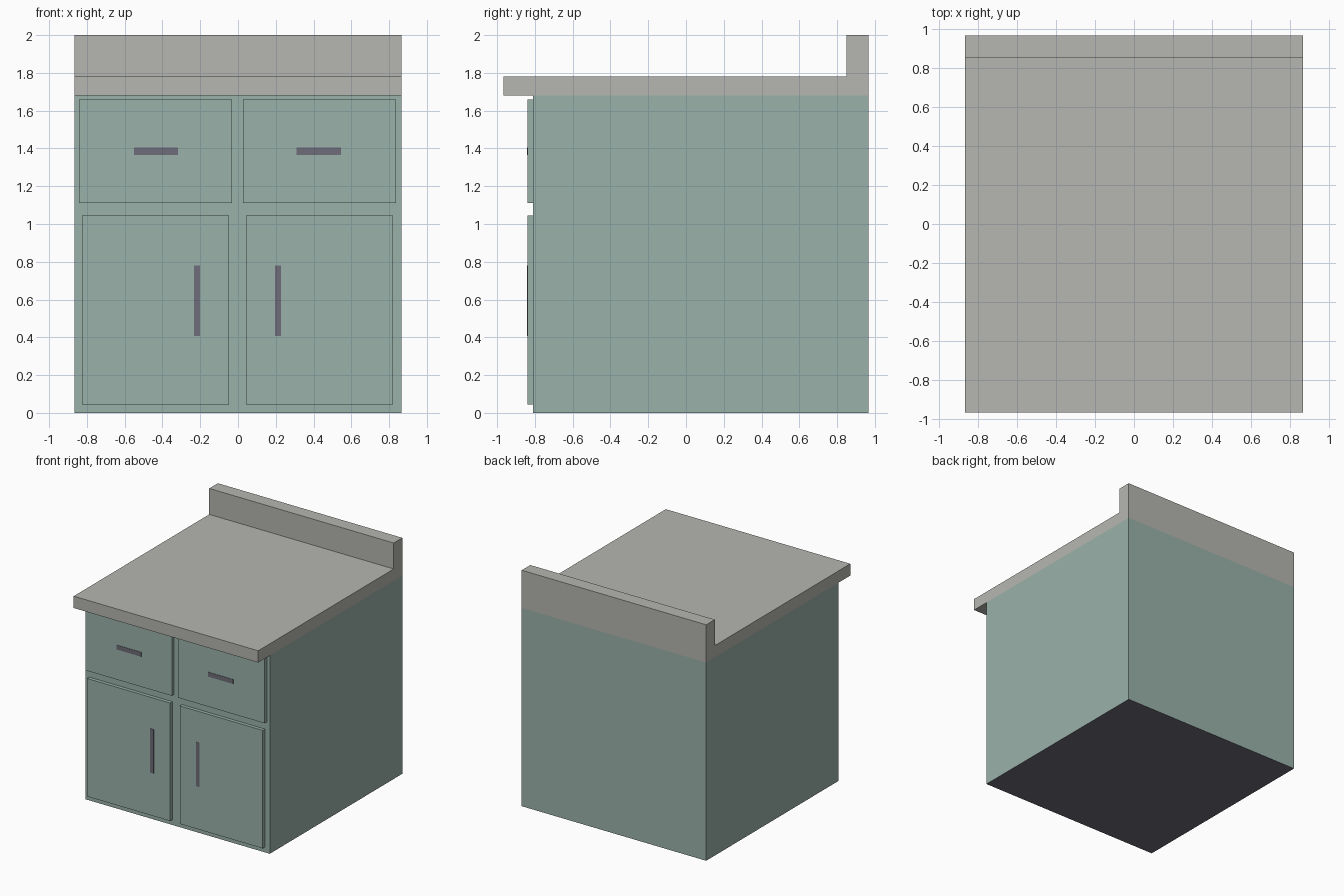
import bpy, bmesh

if "Cube" in bpy.data.objects:
    bpy.data.objects.remove(bpy.data.objects["Cube"])


def material(name, rgb):
    lin = [((c / 255 + 0.055) / 1.055) ** 2.4 for c in rgb]
    m = bpy.data.materials.new(name)
    m.diffuse_color = (*lin, 1)
    m.use_nodes = True
    m.node_tree.nodes["Principled BSDF"].inputs["Base Color"].default_value = m.diffuse_color
    return m


green = material("sage green paint", (154, 178, 170))
stone = material("grey stone", (182, 182, 177))
dark = material("dark metal", (110, 108, 120))


def finish(name, bm, *mats):
    bmesh.ops.recalc_face_normals(bm, faces=bm.faces)
    mesh = bpy.data.meshes.new(name)
    bm.to_mesh(mesh)
    bm.free()
    for m in mats:
        mesh.materials.append(m)
    ob = bpy.data.objects.new(name, mesh)
    bpy.context.collection.objects.link(ob)
    return ob


def box(name, x, y, z, *mats):
    bm = bmesh.new()
    bmesh.ops.create_cube(bm, size=1)
    for v in bm.verts:
        v.co = [lo + (c + 0.5) * (hi - lo) for c, (lo, hi) in zip(v.co, (x, y, z))]
    return finish(name, bm, *mats)


W = 0.865        # half width
FRONT = -0.81    # cabinet front
BACK = 0.965
PANEL = -0.84    # front of doors and drawers

# cabinet body, with a dark underside
body = box("cabinet_body", (-W, W), (FRONT, BACK), (0, 1.68), green, dark)
for f in body.data.polygons:
    if f.normal.z < -0.5:
        f.material_index = 1

# worktop and upstand as one L-shaped profile swept across the width
profile = [(-0.965, 1.68), (BACK, 1.68), (BACK, 2.0), (0.85, 2.0), (0.85, 1.78), (-0.965, 1.78)]
bm = bmesh.new()
face = bm.faces.new([bm.verts.new((-W, y, z)) for y, z in profile])
ext = bmesh.ops.extrude_face_region(bm, geom=[face])
bmesh.ops.translate(bm, vec=(2 * W, 0, 0),
                    verts=[g for g in ext["geom"] if isinstance(g, bmesh.types.BMVert)])
finish("worktop", bm, stone)

# drawers and doors, mirrored about a centre line just left of zero
CX = -0.003
for side, s in (("left", -1), ("right", 1)):
    def span(a, b):
        return tuple(sorted((CX + s * a, CX + s * b)))
    box(side + "_drawer", span(0.03, 0.84), (PANEL, FRONT), (1.11, 1.66), green)
    box(side + "_door", span(0.045, 0.823), (PANEL, FRONT), (0.045, 1.045), green)
    # flat handles
    box(side + "_drawer_handle", span(0.314, 0.548), (PANEL - 0.003, PANEL), (1.366, 1.404), dark)
    box(side + "_door_handle", span(0.198, 0.23), (PANEL - 0.003, PANEL), (0.407, 0.78), dark)
